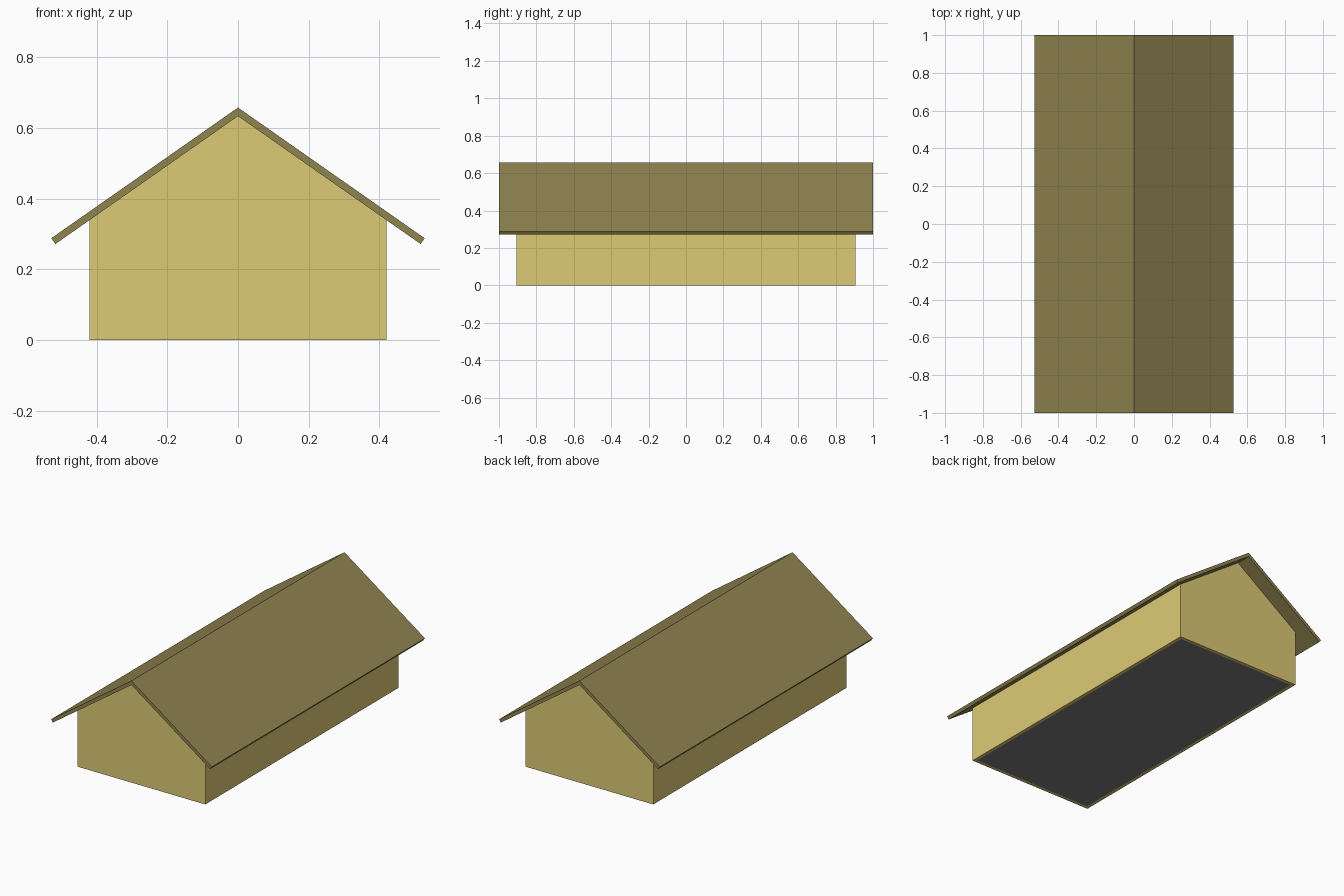
import bpy, bmesh, math

if "Cube" in bpy.data.objects:
    bpy.data.objects.remove(bpy.data.objects["Cube"])

PITCH = math.radians(35)
WALL_X, WALL_Y, WALL_T = 0.42, 0.907, 0.02
RIDGE_IN, ROOF_T, EAVE_X = 0.633, 0.02, 0.528
RIDGE_OUT = RIDGE_IN + ROOF_T / math.cos(PITCH)
EAVE_Z = RIDGE_OUT - EAVE_X * math.tan(PITCH)


def material(name, color):
    m = bpy.data.materials.new(name)
    m.diffuse_color = (*color, 1)
    m.use_nodes = True
    m.node_tree.nodes["Principled BSDF"].inputs["Base Color"].default_value = m.diffuse_color
    return m


def prism(name, profile, half_y, mat=None, open_shell=False):
    """Extrude an x-z profile along y; open_shell keeps only vertical faces."""
    bm = bmesh.new()
    face = bm.faces.new([bm.verts.new((x, -half_y, z)) for x, z in profile])
    ext = bmesh.ops.extrude_face_region(bm, geom=[face], use_keep_orig=True)
    verts = [g for g in ext["geom"] if isinstance(g, bmesh.types.BMVert)]
    bmesh.ops.translate(bm, verts=verts, vec=(0, 2 * half_y, 0))
    bmesh.ops.recalc_face_normals(bm, faces=bm.faces)
    if open_shell:
        bm.normal_update()
        drop = [f for f in bm.faces if abs(f.normal.z) > 0.1]
        bmesh.ops.delete(bm, geom=drop, context='FACES')
    me = bpy.data.meshes.new(name)
    bm.to_mesh(me)
    bm.free()
    ob = bpy.data.objects.new(name, me)
    bpy.context.collection.objects.link(ob)
    if mat:
        me.materials.append(mat)
    return ob


wall_mat = material("wall_yellow", (0.72, 0.59, 0.18))
roof_mat = material("roof_olive", (0.28, 0.23, 0.08))
floor_mat = material("floor_grey", (0.2, 0.2, 0.2))

# Walls: hollow gabled shell
eave = RIDGE_IN - WALL_X * math.tan(PITCH)
walls = prism("walls", [(-WALL_X, 0), (WALL_X, 0), (WALL_X, eave),
                        (0, RIDGE_IN), (-WALL_X, eave)], WALL_Y, wall_mat, True)
mod = walls.modifiers.new("thickness", 'SOLIDIFY')
mod.thickness = WALL_T
mod.offset = -1
mod.use_even_offset = True

# Floor set inside the walls
fx = WALL_X - WALL_T
prism("floor", [(-fx, 0), (fx, 0), (fx, 0.02), (-fx, 0.02)],
      WALL_Y - WALL_T, floor_mat)

# Roof: folded slab with overhang all round
ix = EAVE_X - ROOF_T * math.sin(PITCH)
iz = EAVE_Z - ROOF_T * math.cos(PITCH)
prism("roof", [(-EAVE_X, EAVE_Z), (-ix, iz), (0, RIDGE_IN),
               (ix, iz), (EAVE_X, EAVE_Z), (0, RIDGE_OUT)], 1.0, roof_mat)
